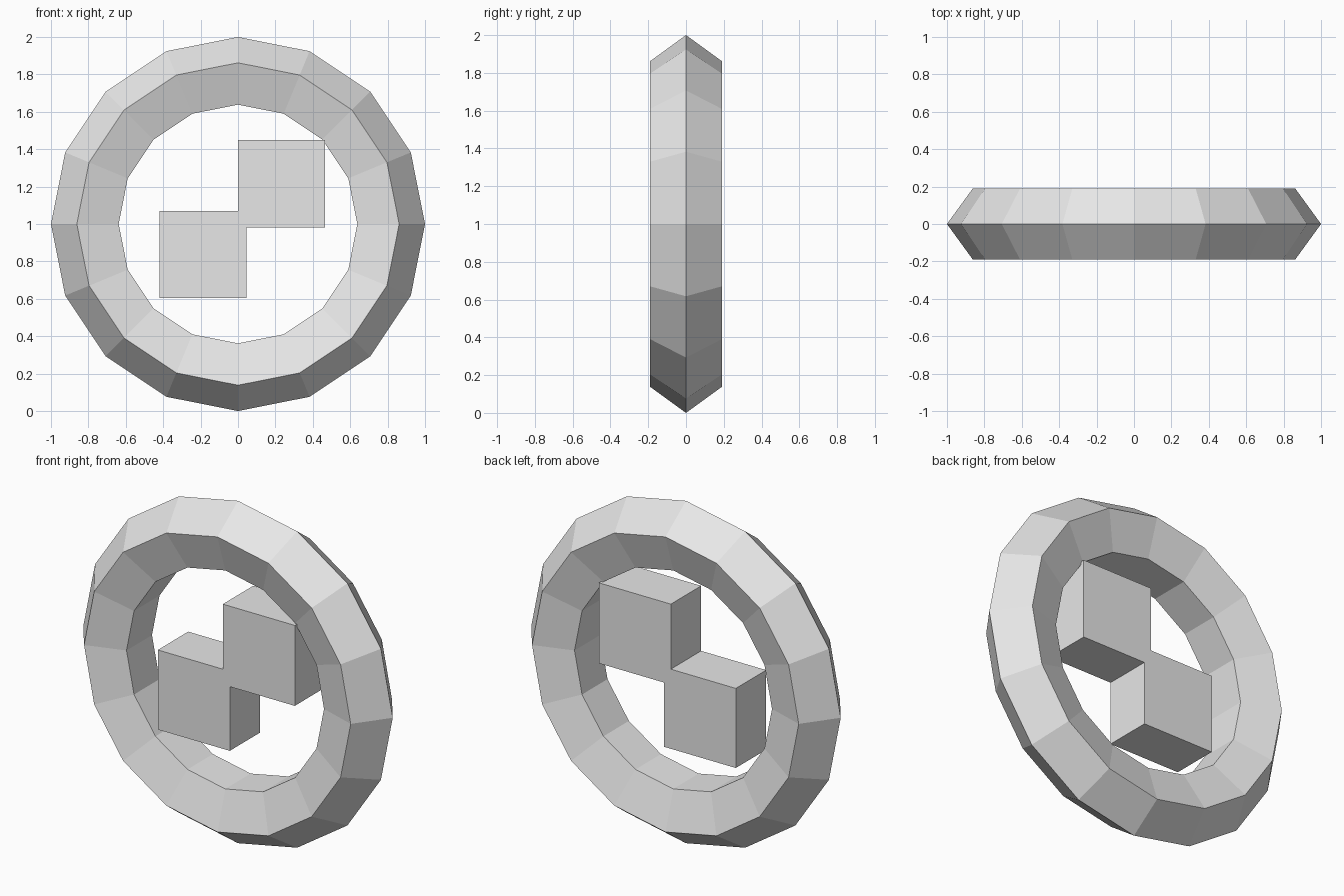
import bpy
import bmesh
from math import radians

default = bpy.data.objects.get("Cube")
if default:
    bpy.data.objects.remove(default, do_unlink=True)

# One plain grey for everything
grey = bpy.data.materials.new("light_grey")
grey.use_nodes = True
grey.diffuse_color = (0.8, 0.8, 0.8, 1)
grey.node_tree.nodes["Principled BSDF"].inputs["Base Color"].default_value = grey.diffuse_color

CENTRE_Z = 1.0

# Faceted ring: five-sided section with an edge outwards and a flat inner wall
bpy.ops.mesh.primitive_torus_add(
    major_segments=16, minor_segments=5, major_radius=0.8, minor_radius=0.2,
    location=(0, 0, CENTRE_Z), rotation=(radians(90), 0, 0))
ring = bpy.context.object
ring.name = "ring"
ring.data.materials.append(grey)
bpy.ops.object.shade_flat()

# Stepped block: two overlapping squares as one outline, extruded front to back
HALF_DEPTH = 0.14
outline = [(-0.42, 0.605), (0.045, 0.605), (0.045, 0.98), (0.465, 0.98),
           (0.465, 1.45), (0, 1.45), (0, 1.07), (-0.42, 1.07)]
bm = bmesh.new()
front = bm.faces.new([bm.verts.new((x, -HALF_DEPTH, z)) for x, z in outline])
back = bmesh.ops.extrude_face_region(bm, geom=[front], use_keep_orig=True)
back_verts = [g for g in back["geom"] if isinstance(g, bmesh.types.BMVert)]
bmesh.ops.translate(bm, verts=back_verts, vec=(0, 2 * HALF_DEPTH, 0))
bmesh.ops.recalc_face_normals(bm, faces=bm.faces)
mesh = bpy.data.meshes.new("stepped_block")
bm.to_mesh(mesh)
bm.free()
mesh.materials.append(grey)
block = bpy.data.objects.new("stepped_block", mesh)
bpy.context.collection.objects.link(block)
